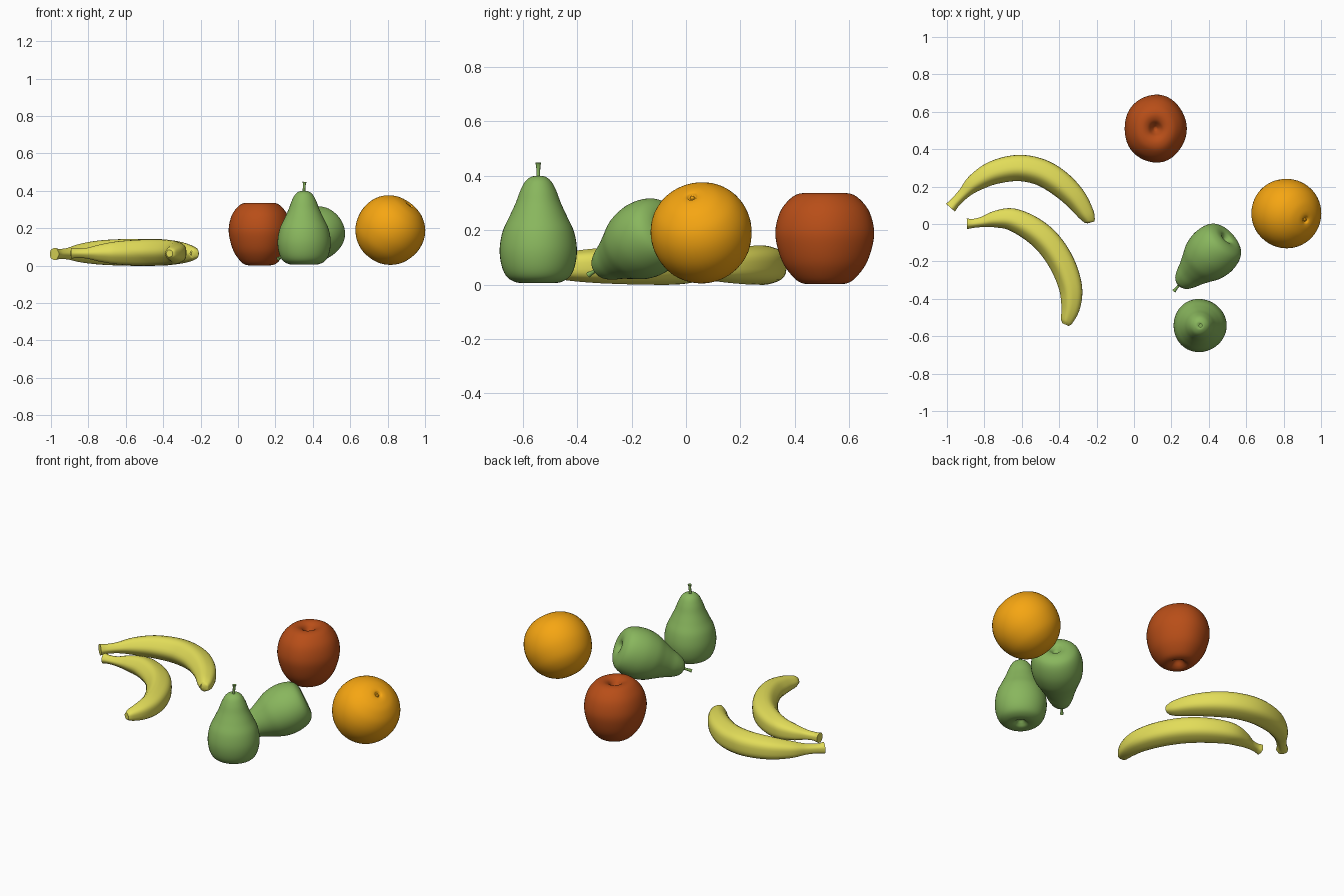
import bpy, bmesh, math
from mathutils import Vector, Matrix

if "Cube" in bpy.data.objects:
    bpy.data.objects.remove(bpy.data.objects["Cube"])


def material(name, rgb):
    m = bpy.data.materials.new(name)
    m.diffuse_color = (*rgb, 1)
    m.use_nodes = True
    m.node_tree.nodes["Principled BSDF"].inputs["Base Color"].default_value = m.diffuse_color
    return m


YELLOW = material("banana_yellow", (0.76, 0.72, 0.10))
GREEN = material("pear_green", (0.25, 0.47, 0.11))
RED = material("apple_red", (0.48, 0.076, 0.009))
ORANGE = material("orange_peel", (0.92, 0.38, 0.006))


def smooth_points(pts, n=5):
    """Catmull-Rom interpolation through points of any dimension."""
    p = [Vector(q) for q in pts]
    p = [2 * p[0] - p[1]] + p + [2 * p[-1] - p[-2]]
    out = []
    for a, b, c, d in zip(p, p[1:], p[2:], p[3:]):
        for i in range(n):
            t = i / n
            out.append(0.5 * (2 * b + (c - a) * t + (2 * a - 5 * b + 4 * c - d) * t * t
                              + (3 * b - a - 3 * c + d) * t ** 3))
    return out + [p[-2]]


def skin(name, rings, mat, start, end, matrix=Matrix()):
    """Join rings of points into a closed, smooth surface with end poles."""
    bm = bmesh.new()
    vr = [[bm.verts.new(co) for co in ring] for ring in rings]
    n = len(vr[0])
    for a, b in zip(vr, vr[1:]):
        for i in range(n):
            j = (i + 1) % n
            bm.faces.new((a[i], a[j], b[j], b[i]))
    for ring, pole in ((vr[0], start), (vr[-1], end)):
        v = bm.verts.new(pole)
        for i in range(n):
            bm.faces.new((ring[i], ring[(i + 1) % n], v))
    bmesh.ops.recalc_face_normals(bm, faces=bm.faces)
    me = bpy.data.meshes.new(name)
    bm.to_mesh(me)
    bm.free()
    me.materials.append(mat)
    ob = bpy.data.objects.new(name, me)
    bpy.context.collection.objects.link(ob)
    ob.matrix_world = matrix
    bpy.ops.object.select_all(action='DESELECT')
    ob.select_set(True)
    bpy.context.view_layer.objects.active = ob
    bpy.ops.object.shade_smooth_by_angle(angle=math.radians(50))
    return ob


def lathe(name, profile, mat, matrix, lobes=0, amount=0.0, sides=48):
    """Revolve (radius, height) points; optional soft lobes around the axis."""
    pts = smooth_points(profile)
    rings = []
    for r, z in pts[1:-1]:
        ring = []
        for i in range(sides):
            a = math.tau * i / sides
            k = max(r, 0.0005) * (1 + amount * math.cos(lobes * a))
            ring.append((k * math.cos(a), k * math.sin(a), z))
        rings.append(ring)
    return skin(name, rings, mat, (0, 0, pts[0][1]), (0, 0, pts[-1][1]), matrix)


def sweep(name, path, mat, matrix=Matrix(), side=Vector((0, 0, 1)), ridge=0.0, sides=30):
    """Sweep a slightly five-sided section along (x, y, z, radius) points."""
    pts = smooth_points(path)
    pos = [Vector(p[:3]) for p in pts]
    rings = []
    for i, p in enumerate(pts):
        t = (pos[min(i + 1, len(pos) - 1)] - pos[max(i - 1, 0)]).normalized()
        u = t.cross(side).normalized()
        w = u.cross(t)
        ring = []
        for k in range(sides):
            a = math.tau * k / sides
            r = p[3] * (1 + ridge * math.cos(5 * a))
            ring.append(pos[i] + u * r * math.cos(a) + w * r * math.sin(a))
        rings.append(ring)
    return skin(name, rings, mat, pos[0], pos[-1], matrix)


# Bananas: centre line and radius
sweep("banana_back", [
    (-.982, .088, .062, .032), (-.955, .118, .062, .027), (-.91, .165, .064, .031),
    (-.85, .222, .067, .048), (-.75, .277, .07, .063), (-.62, .302, .071, .07),
    (-.5, .28, .071, .071), (-.4, .222, .071, .069), (-.315, .142, .069, .06),
    (-.258, .06, .066, .045), (-.236, .02, .065, .03), (-.232, .008, .065, .018)],
    YELLOW, ridge=0.035)
sweep("banana_front", [
    (-.893, .002, .066, .029), (-.86, .004, .066, .024), (-.81, .012, .066, .028),
    (-.74, .027, .067, .045), (-.65, .026, .068, .06), (-.54, -.028, .069, .068),
    (-.45, -.108, .07, .07), (-.378, -.22, .07, .068), (-.337, -.34, .069, .062),
    (-.336, -.44, .067, .051), (-.357, -.515, .065, .034), (-.366, -.538, .065, .019)],
    YELLOW, ridge=0.035)

# Pears: one standing, one lying on its side with the stem down
PEAR = [(0, .035), (.012, .033), (.026, .02), (.045, .008), (.08, .008), (.115, .028),
        (.135, .07), (.142, .13), (.131, .195), (.106, .25), (.083, .30),
        (.066, .345), (.047, .38), (.024, .397), (.008, .396), (0, .392)]
STEM = [(0, 0, .38, .008), (.001, 0, .41, .007), (.003, 0, .435, .008), (.004, 0, .448, .011)]
axis = Vector((-.65, -.64, -.41))
lying = Matrix.Translation((.503, -.068, .22)) @ axis.to_track_quat('Z', 'Y').to_matrix().to_4x4()
for label, mat4 in (("standing", Matrix.Translation((.352, -.543, 0))), ("lying", lying)):
    lathe(label + "_pear", PEAR, GREEN, mat4, lobes=3, amount=0.012)
    sweep(label + "_pear_stem", STEM, GREEN, mat4, side=Vector((0, 1, 0)), sides=12)

# Apple: hollows at both ends, a little wider front to back
lathe("apple", [
    (0, .04), (.018, .032), (.04, .01), (.065, .002), (.1, .018), (.143, .075),
    (.167, .15), (.17, .21), (.151, .275), (.112, .322), (.075, .336),
    (.043, .327), (.022, .303), (.01, .29), (0, .287)],
    RED, Matrix.Translation((.115, .51, 0)) @ Matrix.Diagonal((.97, 1.06, 1, 1)), lobes=5, amount=0.008)

# Orange: tilted, with a small navel around a button
navel = Vector((.6, -.2, .77)).to_track_quat('Z', 'Y').to_matrix().to_4x4()
lathe("orange", [
    (0, -.178), (.03, -.178), (.075, -.167), (.125, -.135), (.165, -.083), (.185, -.01),
    (.178, .06), (.148, .118), (.1, .158), (.055, .175), (.025, .177), (.014, .169),
    (.009, .168), (.006, .174), (0, .175)],
    ORANGE, Matrix.Translation((.812, .057, .188)) @ navel)
